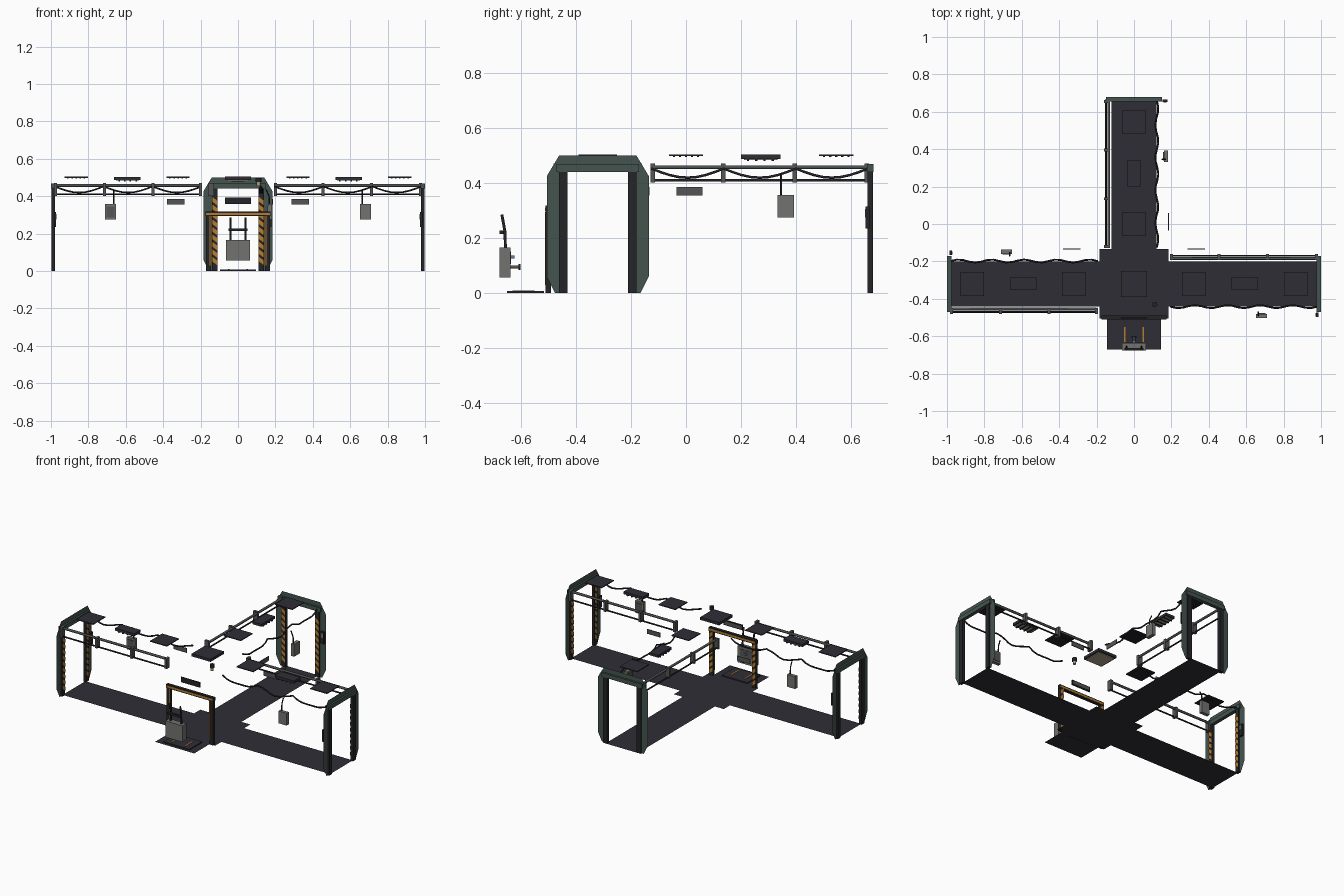
import bpy, math
from mathutils import Matrix, Vector

if "Cube" in bpy.data.objects:
    bpy.data.objects.remove(bpy.data.objects["Cube"])

def mat(name, r, g, b):
    m = bpy.data.materials.new(name)
    m.diffuse_color = (r, g, b, 1)
    m.use_nodes = True
    m.node_tree.nodes["Principled BSDF"].inputs["Base Color"].default_value = m.diffuse_color
    return m

FLOOR = mat("floor_slate", .028, .027, .037)
GREEN = mat("wall_green", .058, .088, .078)
DARK = mat("dark_metal", .018, .018, .022)
STEEL = mat("rail_steel", .075, .09, .085)
GREY = mat("panel_grey", .17, .17, .16)
MID = mat("sign_grey", .09, .09, .09)
ORANGE = mat("hazard_orange", .48, .2, .025)
LAMP = mat("lamp_tan", .42, .36, .26)
BLUE = mat("indicator_blue", .1, .2, .35)
I = Matrix.Identity(4)

def mesh(name, verts, faces, m, M=I):
    me = bpy.data.meshes.new(name)
    me.from_pydata([M @ Vector(v) for v in verts], [], faces)
    me.materials.append(m)
    ob = bpy.data.objects.new(name, me)
    bpy.context.collection.objects.link(ob)
    return ob

def box(name, x, y, z, m, M=I):
    v = [(a, b, c) for a in x for b in y for c in z]
    f = [(0, 1, 3, 2), (4, 6, 7, 5), (0, 4, 5, 1), (2, 3, 7, 6), (0, 2, 6, 4), (1, 5, 7, 3)]
    return mesh(name, v, f, m, M)

def tube(name, pts, r, m, M=I):
    cu = bpy.data.curves.new(name, 'CURVE')
    cu.dimensions = '3D'
    cu.bevel_depth = r
    cu.bevel_resolution = 1
    cu.use_fill_caps = True
    sp = cu.splines.new('POLY')
    sp.points.add(len(pts) - 1)
    for p, q in zip(sp.points, pts):
        p.co = (*(M @ Vector(q)), 1)
    cu.materials.append(m)
    ob = bpy.data.objects.new(name, cu)
    bpy.context.collection.objects.link(ob)
    return ob

def hazard(name, u, v, z, M):
    """Row of slanted orange stripes on the plane at u."""
    verts, faces = [], []
    tall = z[1] - z[0] > v[1] - v[0]
    lo, hi = z if tall else v
    a, b = v if tall else z
    t = lo
    while t + .045 < hi:
        q = [(a, t), (b, t + .022), (b, t + .047), (a, t + .025)]
        n = len(verts)
        verts += [(u, p, s) if tall else (u, s, p) for p, s in q]
        faces.append((n, n + 1, n + 2, n + 3))
        t += .04
    mesh(name, verts, faces, ORANGE, M)

# floor: one T-shaped sheet with a wider junction and the alcove
side = [(.12, .68), (.12, -.135), (.185, -.135), (.185, -.2), (.99, -.2), (.99, -.44),
        (.185, -.44), (.185, -.505), (.145, -.505), (.145, -.67)]
outline = side + [(-x, y) for x, y in reversed(side)]
mesh("floor", [(x, y, .001) for x, y in outline], [tuple(range(len(outline)))[::-1]], FLOOR)

def arm(tag, angle, sign_side):
    # local frame: x runs outward along the arm, +y is the rail wall
    M = Matrix.Translation((0, -.32, 0)) @ Matrix.Rotation(angle, 4, 'Z')
    # end wall: chamfered outline around the door opening
    half = [(.11, 0), (.155, 0), (.185, .06), (.185, .425), (.14, .5), (.11, .44)]
    prof = half[:5] + [(-a, b) for a, b in reversed(half[:5])] + [(-.11, .44), (.11, .44)]
    mesh(tag + "_end_wall", [(.988, a, b) for a, b in prof], [tuple(range(len(prof)))], GREEN, M)
    # door frame
    for s, n in ((1, "left"), (-1, "right")):
        v = sorted((s * .11, s * .14))
        box(f"{tag}_{n}_door_post", (.978, .998), v, (0, .44), DARK, M)
        hazard(f"{tag}_{n}_door_stripes", .976, v, (.03, .42), M)
    box(tag + "_door_lintel", (.976, 1), (-.15, .15), (.44, .468), GREEN, M)
    # two wall rails with brackets
    tube(tag + "_upper_rail", [(.2, .135, .457), (.985, .135, .457)], .008, STEEL, M)
    tube(tag + "_lower_rail", [(.2, .15, .41), (.985, .15, .41)], .005, DARK, M)
    for i, u in enumerate((.2, .455, .715, .975)):
        box(f"{tag}_rail_bracket_{i}", (u - .008, u + .008), (.128, .16), (.402, .47), MID, M)
    # sagging cable on the other wall
    pts = []
    for i in range(25):
        t = i / 24
        w = abs(math.sin(math.pi * 3 * t))
        pts.append((.195 + .785 * t, -.122 - .008 * math.sin(9 * math.pi * t), .452 - .033 * w))
    tube(tag + "_cable", pts, .005, DARK, M)
    # wall box with conduit
    box(tag + "_wall_box", (.652, .712), (-.183, -.16), (.275, .357), GREY, M)
    box(tag + "_wall_box_door", (.66, .704), (-.16, -.156), (.287, .345), MID, M)
    tube(tag + "_conduit", [(.665, -.168, .357), (.665, -.166, .4), (.665, -.15, .435)], .004, DARK, M)
    # direction sign
    v = sorted((sign_side * .183, sign_side * .188))
    box(tag + "_sign", (.285, .38), v, (.355, .385), MID, M)
    # door control pad
    box(tag + "_door_pad", (.972, .986), (-.178, -.153), (.235, .315), DARK, M)
    box(tag + "_door_pad_screen", (.97, .972), (-.174, -.157), (.275, .305), GREY, M)
    # ceiling vents
    for k, u in enumerate((.32, .865)):
        box(f"{tag}_ceiling_vent_{k}", (u - .062, u + .062), (-.064, .064), (.498, .504), FLOOR, M)
        for j in range(5):
            c = u - .044 + j * .022
            box(f"{tag}_vent_slat_{k}_{j}", (c - .004, c + .004), (-.055, .055), (.494, .498), DARK, M)
    # ceiling lamp with bars
    box(tag + "_lamp_housing", (.52, .662), (-.034, .034), (.486, .503), FLOOR, M)
    box(tag + "_lamp_panel", (.53, .652), (-.026, .026), (.483, .486), LAMP, M)
    for j in range(4):
        c = .545 + j * .03
        box(f"{tag}_lamp_bar_{j}", (c - .004, c + .004), (-.034, .034), (.479, .486), DARK, M)

arm("right_arm", 0, 1)
arm("left_arm", math.pi, -1)
arm("back_arm", math.pi / 2, -1)

# junction ceiling lamp and camera
box("junction_lamp_housing", (-.07, .07), (-.39, -.25), (.486, .504), FLOOR)
box("junction_lamp_panel", (-.06, .06), (-.38, -.26), (.482, .486), LAMP)
tube("ceiling_camera_mount", [(.11, -.43, .475), (.11, -.43, .497)], .016, DARK)
tube("ceiling_camera_lens", [(.11, -.43, .455), (.11, -.43, .475)], .01, LAMP)

# alcove frame
A = Matrix.Translation((0, -.5, 0)) @ Matrix.Rotation(math.pi / 2, 4, 'Z')
for s, n in ((1, "left"), (-1, "right")):
    v = sorted((s * .145, s * .172))
    box(f"alcove_{n}_post", (-.01, .01), v, (0, .295), DARK, A)
    hazard(f"alcove_{n}_stripes_back", .0115, v, (.01, .3), A)
    w = sorted((s * .145, s * .152))
    box(f"alcove_{n}_post_edge", (-.0115, -.01), w, (.03, .295), ORANGE, A)
box("alcove_header", (-.01, .01), (-.175, .175), (.293, .318), DARK, A)
box("alcove_header_strip", (-.0115, .0115), (-.17, .17), (.299, .311), ORANGE, A)
box("alcove_sign", (-.07, .07), (-.505, -.498), (.358, .392), DARK)
box("alcove_sign_face", (-.062, .062), (-.498, -.496), (.364, .386), MID)

# alcove floor plate with guide lines
box("alcove_floor_plate", (-.095, .095), (-.65, -.515), (0, .008), FLOOR)
for s in (-1, 1):
    box("alcove_guide_line", (s * .05 - .004, s * .05 + .004), (-.63, -.55), (.008, .01), ORANGE)

# wall console with hoses, handle and valve
box("console_body", (-.064, .064), (-.677, -.637), (.057, .166), GREY)
box("console_screen", (-.045, .045), (-.637, -.634), (.105, .152), MID)
tube("console_valve", [(0, -.637, .095), (0, -.608, .095)], .007, MID)
tube("console_valve_knob", [(0, -.608, .095), (0, -.6, .095)], .013, DARK)
box("console_indicator", (-.008, .008), (-.634, -.622), (.125, .137), BLUE)
for s in (-1, 1):
    tube("console_hose", [(s * .04, -.655, .166), (s * .04, -.657, .225), (s * .04, -.668, .285)], .006, DARK)
box("console_crossbar", (-.05, .05), (-.677, -.662), (.214, .228), DARK)
